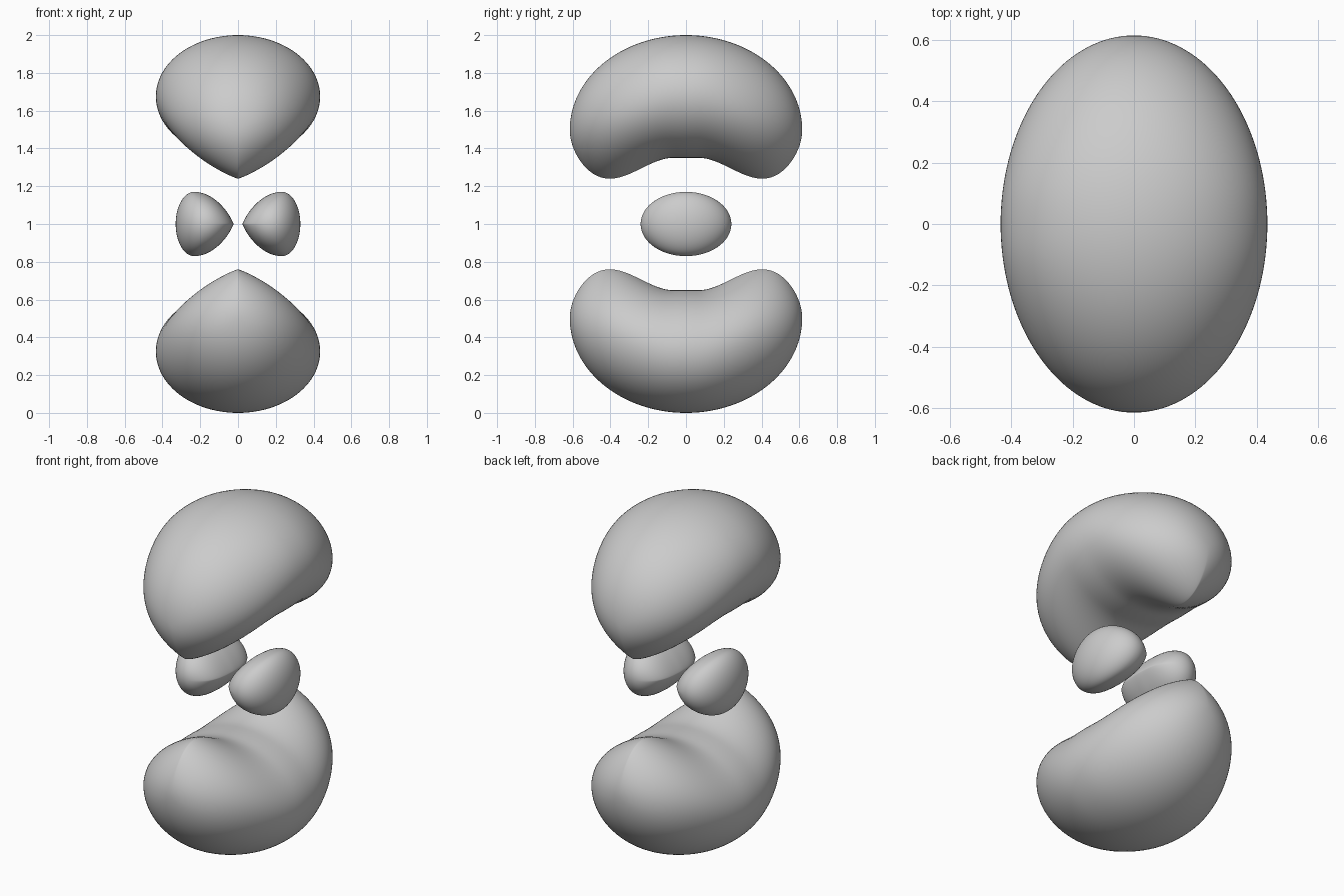
import bpy, bmesh, math

if "Cube" in bpy.data.objects:
    bpy.data.objects.remove(bpy.data.objects["Cube"])

GREY = bpy.data.materials.new("soft_grey")
GREY.diffuse_color = (0.6, 0.6, 0.6, 1)
GREY.use_nodes = True
GREY.node_tree.nodes["Principled BSDF"].inputs["Base Color"].default_value = GREY.diffuse_color

RINGS, SEGS = 72, 96


def ease(s):
    t = min(1, max(0, (s - 0.1) / 0.8))
    return t * t * (3 - 2 * t)


def lobe(name, place, length, width, end, outer, thick, gain, sharp, shift):
    """Skin a bean lying along y. Each slice is an egg that points at the centre.
    place(side, y, out) turns the slice coordinates into a world position."""
    bm = bmesh.new()
    rings = []
    for i in range(1, RINGS):
        a = math.pi * (i / RINGS - 0.5)
        s, q = math.sin(a), math.cos(a)
        f = ease(abs(s))
        top = end + (outer - end) * q
        size = 2 * q * (thick + gain * f)          # slice height
        low = (0.5 + shift(f, q)) * size           # tip to widest point
        mid = top - size + low
        power = 1 + sharp(f, q)
        ring = []
        for j in range(SEGS):
            b = 2 * math.pi * j / SEGS
            u, v = math.sin(b), math.cos(b)
            if v >= 0:
                side, out = u, mid + v * (size - low)
            else:
                side, out = math.copysign(abs(u) ** power, u), mid + v * low
            ring.append(bm.verts.new(place(side * width * q, length * s, out)))
        rings.append(ring)
    for r0, r1 in zip(rings, rings[1:]):
        for j in range(SEGS):
            k = (j + 1) % SEGS
            bm.faces.new((r0[j], r0[k], r1[k], r1[j]))
    # close both ends with fans
    for ring, y in ((rings[0], -length), (rings[-1], length)):
        pole = bm.verts.new(place(0, y, end))
        for j in range(SEGS):
            bm.faces.new((ring[j], ring[(j + 1) % SEGS], pole))
    bmesh.ops.recalc_face_normals(bm, faces=bm.faces)
    for face in bm.faces:
        face.smooth = True
    me = bpy.data.meshes.new(name)
    bm.to_mesh(me)
    bm.free()
    me.materials.append(GREY)
    bpy.context.collection.objects.link(bpy.data.objects.new(name, me))


for sign, big, small in ((1, "upper_lobe", "right_lobe"), (-1, "lower_lobe", "left_lobe")):
    # large bean above or below the centre
    lobe(big, lambda x, y, o: (x, y, 1 + sign * o), 0.615, 0.435, 0.5, 1.0,
         0.325, 0.125, lambda f, q: 1.2 * f * q, lambda f, q: 0.06 * f)
    # small wedge-shaped bean beside the centre
    lobe(small, lambda z, y, o: (sign * o, y, 1 + z), 0.24, 0.17, 0.175, 0.33,
         0.153, 0.008, lambda f, q: 0.65 * q, lambda f, q: 0.18 * q)
